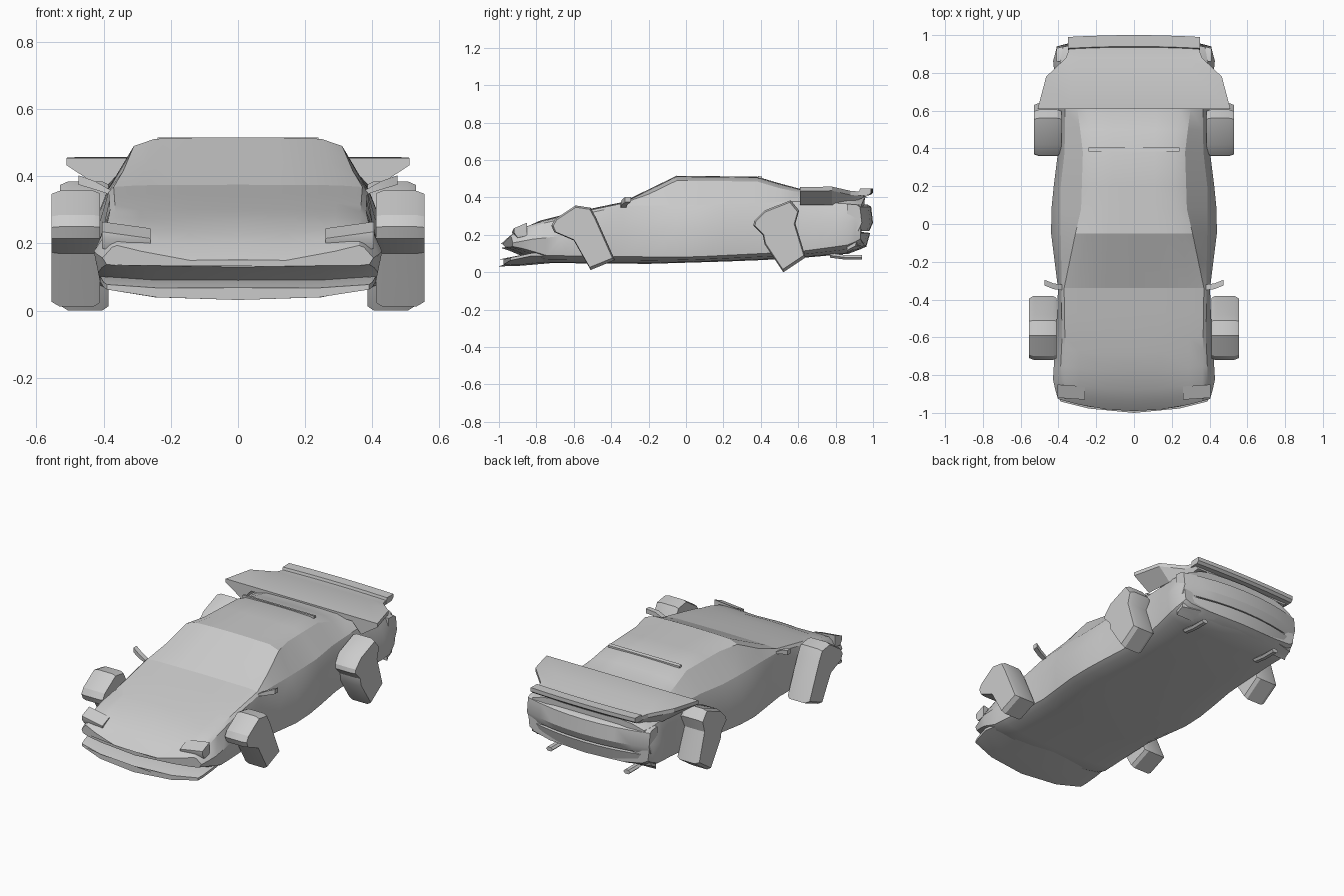
import bpy, bmesh, math

if "Cube" in bpy.data.objects:
    bpy.data.objects.remove(bpy.data.objects["Cube"], do_unlink=True)

paint = bpy.data.materials.new("light grey paint")
paint.use_nodes = True
grey = (0.6, 0.6, 0.6, 1)
paint.diffuse_color = grey
paint.node_tree.nodes["Principled BSDF"].inputs["Base Color"].default_value = grey


def finish(name, bm, angle):
    """Turn a bmesh into a painted, smooth shaded object."""
    bmesh.ops.recalc_face_normals(bm, faces=bm.faces)
    mesh = bpy.data.meshes.new(name)
    bm.to_mesh(mesh)
    bm.free()
    mesh.materials.append(paint)
    obj = bpy.data.objects.new(name, mesh)
    bpy.context.collection.objects.link(obj)
    bpy.ops.object.select_all(action="DESELECT")
    obj.select_set(True)
    bpy.context.view_layer.objects.active = obj
    bpy.ops.object.shade_smooth_by_angle(angle=math.radians(angle), keep_sharp_edges=True)


def loft(name, rings, angle=30, sharp=lambda a, b: False):
    """Skin a series of equal rings and cap both ends; sharp picks creased edges by (ring, column)."""
    bm = bmesh.new()
    loops = [[bm.verts.new(p) for p in ring] for ring in rings]
    place = {v: (r, c) for r, loop in enumerate(loops) for c, v in enumerate(loop)}
    for a, b in zip(loops, loops[1:]):
        for i in range(len(a)):
            j = (i + 1) % len(a)
            bm.faces.new((a[i], a[j], b[j], b[i]))
    bm.faces.new(loops[0])
    bm.faces.new(loops[-1])
    for edge in bm.edges:
        edge.smooth = not sharp(*[place[v] for v in edge.verts])
    finish(name, bm, angle)


def mirrored(half):
    """Close a half ring whose first and last points lie on x = 0."""
    return half + [(-x, y, z) for x, y, z in half[-2:0:-1]]


def pair(name, rings, angle=30):
    """Build the same part on both sides of the car."""
    for side, sign in (("left", 1), ("right", -1)):
        loft(side + "_" + name, [[(sign * x, y, z) for x, y, z in r] for r in rings], angle)


def curve(*points):
    """Piecewise linear function through the given points."""
    def value(t):
        if t <= points[0][0]:
            return points[0][1]
        for (a, u), (b, v) in zip(points, points[1:]):
            if t <= b:
                return u + (v - u) * (t - a) / (b - a)
        return points[-1][1]
    return value


def bend(point):
    """Sweep the corners of the nose and tail back in plan."""
    x, y, z = point
    front = max(0, min(1, (-y - 0.6) / 0.35))
    rear = max(0, (y - 0.85) / 0.15)
    return (x, y + (0.07 * front - 0.05 * rear) * (x / 0.42) ** 2, z)


# Body shell: side and plan curves sampled at stations along the car
width = curve((-1, .40), (-.9, .43), (-.6, .415), (-.36, .40), (-.2, .42), (0, .445),
              (.2, .425), (.4, .40), (.65, .40), (.86, .43), (.97, .41))
floor = curve((-.99, .13), (-.9, .1), (-.82, .05), (-.2, .045), (.3, .06), (.6, .075),
              (.88, .1), (.97, .14))
sill = curve((-.99, .138), (-.9, .12), (-.8, .09), (0, .08), (.6, .11), (.9, .15), (.97, .18))
belt = curve((-.99, .148), (-.9, .205), (-.78, .26), (-.6, .3), (-.34, .355), (.1, .36),
             (.62, .38), (.97, .36))
top = curve((-.99, .15), (-.94, .195), (-.88, .23), (-.78, .275), (-.6, .32), (-.34, .374),
            (-.05, .515), (.38, .51), (.6, .445), (.8, .445), (.93, .42), (.97, .40))
crown = curve((-.99, .36), (-.34, .37), (-.05, .31), (.08, .28), (.4, .27), (.6, .30), (.97, .30))
fender_lift = curve((-.99, .045), (-.88, .025), (-.75, 0))


def section(y):
    w, b, t, r = width(y), belt(y), top(y), crown(y)
    s = max(r + 0.015, min(w - 0.035, 0.388))
    z, h, lift = floor(y), sill(y), fender_lift(y)
    drop = min(0.025, (t - b) * 0.3)
    half = [(0, y, z), (w * 0.6, y, z + 0.004), (w * 0.88, y, (z + h) / 2), (w * 0.97, y, h),
            (w, y, h + (b - h) * 0.55 + lift * 0.3), (s, y, b + lift * 0.9), (r, y, t - drop + lift),
            (r * 0.8, y, t - drop * 0.15 + lift * 0.6), (r * 0.4, y, t), (0, y, t + 0.001)]
    return mirrored([bend(p) for p in half])


stations = (-.99, -.94, -.88, -.78, -.68, -.6, -.47, -.34, -.2, -.05, .08, .2, .38, .5, .61,
            .72, .8, .87, .93, .97)
base, header = stations.index(-.34), stations.index(-.05)
cabin_end = stations.index(.61)


def glass_edge(a, b):
    """Crease the roof rails, the belt line and the lower and upper edge of the windshield."""
    in_cabin = base <= min(a[0], b[0]) and max(a[0], b[0]) <= cabin_end
    rail = a[1] == b[1] and a[1] in (5, 6, 12, 13) and in_cabin
    across = a[0] == b[0] and a[0] in (base, header) and all(6 <= p[1] <= 12 for p in (a, b))
    return rail or across


loft("body_shell", [section(y) for y in stations], 28, glass_edge)

# Front lip below the mouth
lip = []
for y, w, low, high in ((-1, .39, .032, .068), (-.97, .40, .032, .075), (-.88, .41, .035, .092),
                        (-.65, .38, .055, .09)):
    half = [(0, y, low), (w * .62, y, low + .008), (w, y, high - .005), (w, y, high + .01),
            (w * .62, y, high), (0, y, high)]
    lip.append(mirrored([bend(p) for p in half]))
loft("front_lip", lip)


# Angular wheel blocks with chamfered faces
def wheel(name, outline, inner, outer):
    cy = sum(p[0] for p in outline) / len(outline)
    cz = sum(p[1] for p in outline) / len(outline)
    rings = []
    for x, k in ((inner, .94), (inner + .02, 1), (outer - .025, 1), (outer, .93)):
        rings.append([(x, cy + (y - cy) * k, cz + (z - cz) * k) for y, z in outline])
    pair(name, rings, 25)


wheel("front_wheel", [(-.72, .25), (-.705, .215), (-.6, .17), (-.51, .012), (-.38, .065),
                      (-.48, .29), (-.51, .345), (-.59, .357), (-.7, .285)], .41, .555)
wheel("rear_wheel", [(.36, .25), (.41, .2), (.42, .15), (.52, 0), (.64, .08), (.585, .26),
                     (.605, .33), (.56, .385), (.42, .33), (.365, .275)], .385, .53)

# Rear deck with flared side fins
deck = []
for y, w, root, z, low in ((.61, .51, .40, .455, .36), (.78, .465, .39, .458, .36),
                           (.88, .36, .34, .435, .37), (.95, .335, .32, .43, .40)):
    deck.append(mirrored([(0, y, z - .025), (root - .06, y, z - .03), (root, y, low),
                          (w, y, z - .022), (w, y, z), (root - .06, y, z), (0, y, z)]))
loft("rear_deck", deck, 20)


# Tail wing and bumper bands, each a profile swept across the car
def swept(name, half_width, bow, profile, depth=.88):
    rings = []
    for i in range(-4, 5):
        x = half_width * i / 4
        rings.append([(x, y if y <= depth else y - bow * (x / half_width) ** 2, z) for y, z in profile])
    loft(name, rings)


swept("tail_wing", .35, .01, [(.93, .41), (.985, .412), (1, .425), (1, .448), (.94, .447)])
swept("upper_bumper", .41, .06, [(.86, .22), (.98, .22), (1, .265), (.99, .35), (.97, .362), (.86, .365)])
swept("lower_bumper", .40, .06, [(.86, .105), (.93, .122), (.965, .14), (.985, .21), (.86, .225)])

# Thin ridge above the rear window
loft("rear_window_ridge", [[(x, .385, .5), (x, .405, .5), (x, .405, .511), (x, .385, .515)]
                           for x in (-.24, .24)])

# Raised headlight wedges, sunk into the hood
pair("headlight", [[(x, y + .02, z - .05), (x, y, z - h), (x, y, z), (x, y + .07, z + .03),
                    (x, y + .07, z - .04)]
                   for x, y, z, h in ((.26, -.93, .215, .004), (.405, -.92, .235, .022))])

# Door mirrors
pair("mirror", [[(x, y, z), (x, y + .03, z), (x, y + .03, z + h), (x, y, z + h)]
                for x, y, z, h in ((.38, -.35, .345, .015), (.425, -.345, .36, .025),
                                   (.475, -.325, .375, .028))])

# Exhaust pipes
pair("exhaust", [[(.26 + .022 * math.cos(a), y, z + .014 * math.sin(a))
                  for a in [math.tau * i / 6 for i in range(6)]]
                 for y, z in ((.77, .09), (.85, .08), (.94, .08))])
